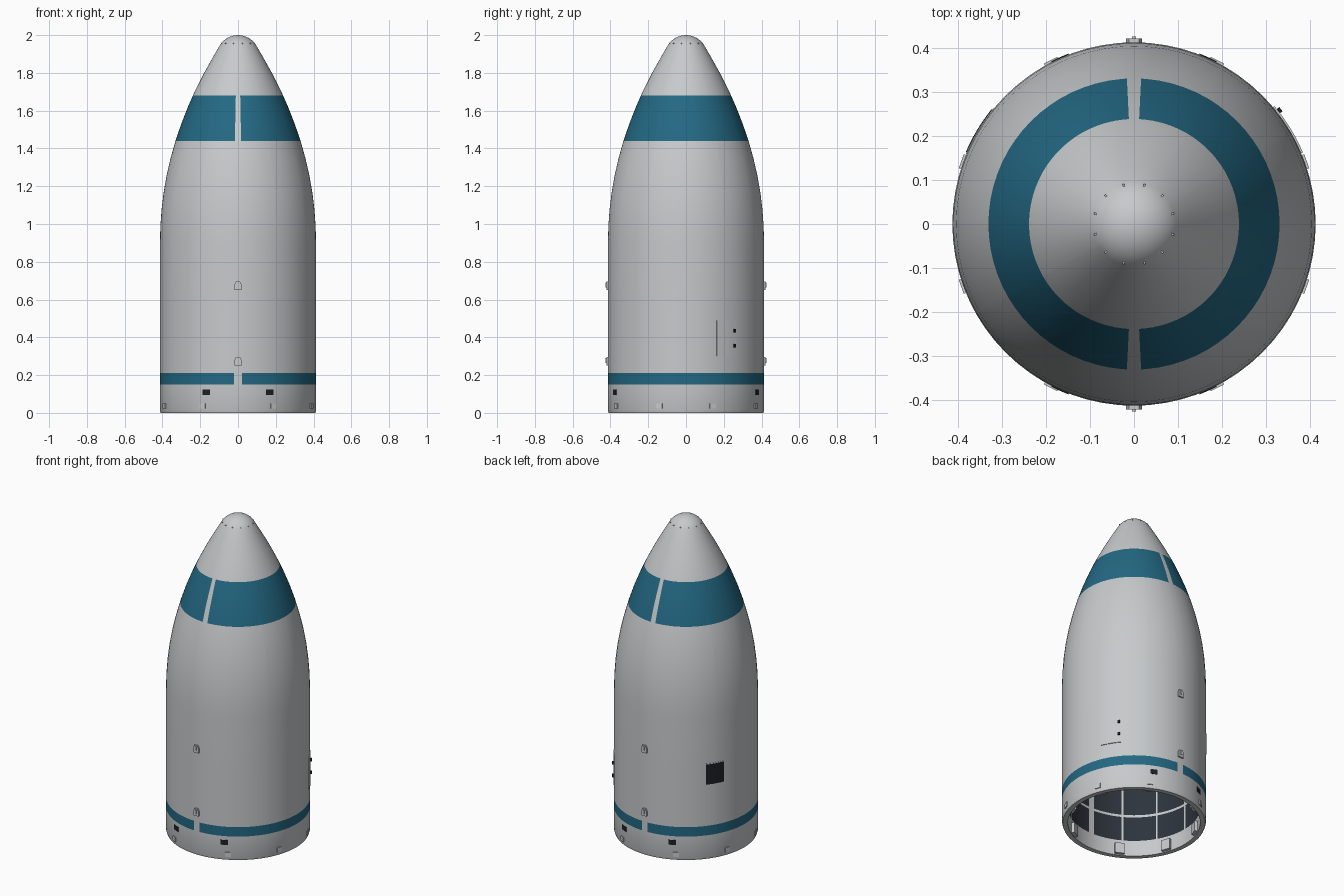
import bpy
import bmesh
from math import sin, cos, pi, radians, degrees

cube = bpy.data.objects.get("Cube")
if cube:
    bpy.data.objects.remove(cube, do_unlink=True)


def material(name, color):
    m = bpy.data.materials.new(name)
    m.use_nodes = True
    m.diffuse_color = (*color, 1)
    m.node_tree.nodes["Principled BSDF"].inputs["Base Color"].default_value = (*color, 1)
    return m


GREY = material("shell_grey", (0.57, 0.59, 0.60))
TEAL = material("stripe_teal", (0.017, 0.14, 0.23))
BLACK = material("vent_black", (0.012, 0.015, 0.018))
LINING = material("lining_dark", (0.026, 0.034, 0.045))

RADIUS = 0.413
WALL = 0.033
SEAM = 2.8          # half angle of the unpainted seam, in degrees
RIB = 0.8           # half angle of the gap between lining panels


def finish(name, bm, mats, angle=30):
    bmesh.ops.recalc_face_normals(bm, faces=bm.faces[:])
    mesh = bpy.data.meshes.new(name)
    bm.to_mesh(mesh)
    bm.free()
    for m in mats:
        mesh.materials.append(m)
    obj = bpy.data.objects.new(name, mesh)
    bpy.context.collection.objects.link(obj)
    bpy.ops.object.select_all(action='DESELECT')
    obj.select_set(True)
    bpy.context.view_layer.objects.active = obj
    bpy.ops.object.shade_smooth_by_angle(angle=radians(angle))
    return obj


def ogive(z):
    return RADIUS - 0.29 * max(0, z - 0.9) ** 2.05


def polar(az, r, z):
    a = radians(az)
    return (r * cos(a), r * sin(a), z)


def in_seam(az):
    return min(abs(az - 90), abs(az - 270)) < SEAM


# Angles of the shell columns, with cuts at the seams and lining ribs
angles = set(range(0, 360, 5))
for a in range(0, 360, 30):
    half = SEAM if a in (90, 270) else RIB
    angles |= {(a - half) % 360, (a + half) % 360}
angles = sorted(angles)


def revolve(name, profile, mats, rule):
    bm = bmesh.new()
    rings = []
    for r, z in profile:
        if r < 1e-5:
            rings.append([bm.verts.new((0, 0, z))] * len(angles))
        else:
            rings.append([bm.verts.new(polar(a, r, z)) for a in angles])
    for lower, upper in zip(rings, rings[1:]):
        for i, a in enumerate(angles):
            j = (i + 1) % len(angles)
            corners = dict.fromkeys((lower[i], lower[j], upper[j], upper[i]))
            f = bm.faces.new(list(corners))
            mid = (a + (angles[j] - a) % 360 / 2) % 360
            f.material_index = rule(f.calc_center_median().z, mid)
    return finish(name, bm, mats)


def stripe_rule(z, az):
    painted = 0.15 < z < 0.21 or 1.44 < z < 1.68
    return int(painted and not in_seam(az))


# Outer shell: cylinder, ogive and round nose cap
levels = [0.012, 0.15, 0.21, 0.55, 0.9] + [0.9 + 0.09 * i for i in range(1, 12)]
levels = sorted(levels + [1.68])
outer = [(RADIUS - WALL, 0), (RADIUS - 0.004, 0)] + [(ogive(z), z) for z in levels]
base_z, start = 1.945, radians(32)
cap = ogive(base_z) / cos(start)
for i in range(9):
    t = start + (pi / 2 - start) * i / 8
    outer.append((cap * cos(t) if i < 8 else 0, base_z + cap * (sin(t) - sin(start))))
top_z = outer[-1][1]
outer = [(r, z * 2 / top_z if z > 1.9 else z) for r, z in outer]
revolve("fairing_shell", outer, [GREY, TEAL], stripe_rule)

# Inner lining: dark panels between pale ribs
rows = [0.1, 0.255, 0.27, 0.5, 0.515, 0.75, 0.765, 1.0, 1.015, 1.25, 1.265, 1.5]


def lining_rule(z, az):
    if in_seam(az) or abs((az + 15) % 30 - 15) < RIB:
        return 0
    return int(any(a < z < b for a, b in zip(rows[::2], rows[1::2])))


inner = [(ogive(z) - WALL, z) for z in [0] + rows + [1.7, 1.85]] + [(0, 1.94)]
revolve("inner_lining", inner, [GREY, LINING], lining_rule)


def curved_plate(name, az, half, z0, z1, r, thick, mat, steps=6):
    """Thin plate that follows the round wall."""
    bm = bmesh.new()
    loops = []
    for i in range(steps + 1):
        a = az - half + 2 * half * i / steps
        loops.append([bm.verts.new(polar(a, rr, z)) for rr, z in
                      ((r, z0), (r + thick, z0), (r + thick, z1), (r, z1))])
    for p, q in zip(loops, loops[1:]):
        for k in range(4):
            bm.faces.new((p[k], p[k - 1], q[k - 1], q[k]))
    bm.faces.new(loops[0])
    bm.faces.new(loops[-1])
    return finish(name, bm, [mat])


def extrude_outline(name, outline, az, r0, r1, mat):
    """Prism with a (sideways, height) outline, pushed out along the radius."""
    bm = bmesh.new()
    c, s = cos(radians(az)), sin(radians(az))
    ends = [[bm.verts.new((r * c - u * s, r * s + u * c, z)) for u, z in outline]
            for r in (r0, r1)]
    n = len(outline)
    for k in range(n):
        bm.faces.new((ends[0][k], ends[0][k - 1], ends[1][k - 1], ends[1][k]))
    for end in ends:
        bm.faces.new(end)
    return finish(name, bm, [mat])


def block(name, az, width, z0, z1, r0, r1, mat):
    w = width / 2
    return extrude_outline(name, [(-w, z0), (w, z0), (w, z1), (-w, z1)], az, r0, r1, mat)


# Seam latches: arched housing with a raised pin
for side, az in (("front", 270), ("back", 90)):
    for level, z in (("lower", 0.25), ("upper", 0.65)):
        arch = [(-0.018, z), (0.018, z), (0.018, z + 0.03), (0.011, z + 0.046),
                (-0.011, z + 0.046), (-0.018, z + 0.03)]
        extrude_outline(f"{side}_{level}_latch", arch, az, RADIUS - 0.01, RADIUS + 0.009, GREY)
        block(f"{side}_{level}_latch_pin", az, 0.01, z + 0.015, z + 0.04,
              RADIUS, RADIUS + 0.013, GREY)

# Base vents and mounting brackets, mirrored into all four quarters
for i, flip in enumerate((lambda a: a, lambda a: 180 - a, lambda a: 180 + a, lambda a: -a)):
    curved_plate(f"base_vent_{i}", flip(66), 2.9, 0.095, 0.125, RADIUS - 0.003, 0.005, BLACK)
    for az in (20, 63):
        block(f"base_bracket_{i}_{az}", flip(az), 0.034, 0.022, 0.05,
              RADIUS - 0.01, RADIUS + 0.005, GREY)
        block(f"inner_bracket_{i}_{az}", flip(az), 0.055, 0.006, 0.072,
              RADIUS - WALL - 0.02, RADIUS - WALL + 0.01, GREY)

# Access door with two dark handles
curved_plate("access_door", 31.5, 8.5, 0.3, 0.49, RADIUS - 0.003, 0.007, GREY)
for z in (0.355, 0.435):
    block("door_handle", 38, 0.012, z - 0.009, z + 0.009, RADIUS, RADIUS + 0.011, BLACK)

# Dark service hatch in a pale frame
curved_plate("hatch_frame", 149, 8.4, 0.466, 0.604, RADIUS - 0.003, 0.0045, GREY)
curved_plate("service_hatch", 149, 7.8, 0.472, 0.598, RADIUS - 0.003, 0.006, BLACK)

# Small bolts around the nose cap
for i in range(12):
    block("nose_bolt", i * 30 + 15, 0.004, 1.953, 1.957, 0.08, 0.094, GREY)
